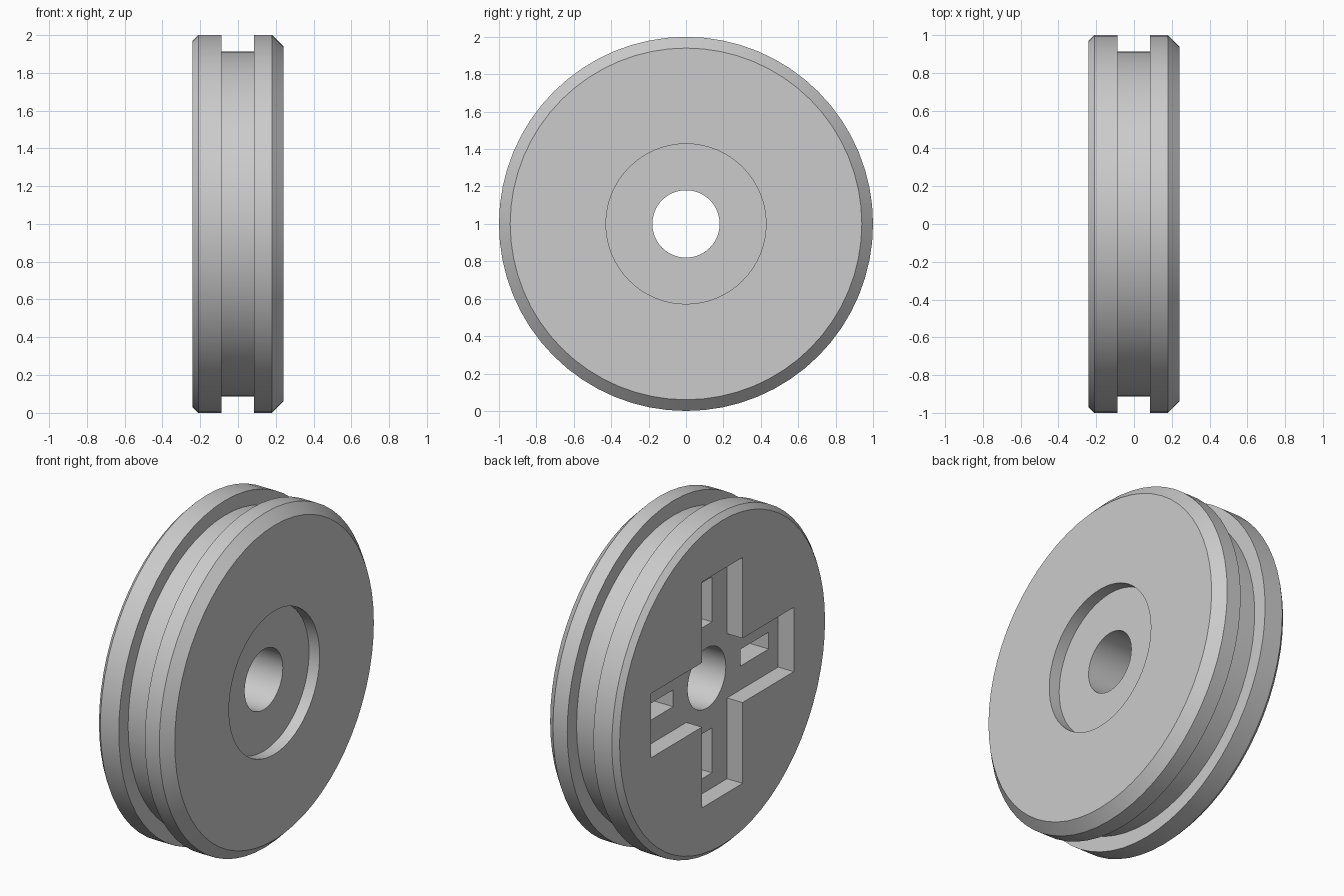
import bpy, bmesh
from math import sin, cos, pi, radians

if "Cube" in bpy.data.objects:
    bpy.data.objects.remove(bpy.data.objects["Cube"])

CZ = 1.0      # axle height
SEG = 64


def finish(bm, name):
    bmesh.ops.recalc_face_normals(bm, faces=bm.faces)
    me = bpy.data.meshes.new(name)
    bm.to_mesh(me)
    bm.free()
    ob = bpy.data.objects.new(name, me)
    bpy.context.collection.objects.link(ob)
    return ob


def lathe_x(name, profile):
    """Revolve a closed (x, radius) profile around the axle."""
    bm = bmesh.new()
    rings = []
    for i in range(SEG):
        a = 2 * pi * i / SEG
        rings.append([bm.verts.new((x, r * cos(a), CZ + r * sin(a))) for x, r in profile])
    n = len(profile)
    for i in range(SEG):
        p, q = rings[i], rings[(i + 1) % SEG]
        for j in range(n):
            k = (j + 1) % n
            bm.faces.new((p[j], p[k], q[k], q[j]))
    return finish(bm, name)


def prisms_x(name, outlines, x0, x1):
    """Extrude (y, z) outlines along x."""
    bm = bmesh.new()
    for pts in outlines:
        f = bm.faces.new([bm.verts.new((x0, y, CZ + z)) for y, z in pts])
        ext = bmesh.ops.extrude_face_region(bm, geom=[f])
        vs = [v for v in ext["geom"] if isinstance(v, bmesh.types.BMVert)]
        bmesh.ops.translate(bm, verts=vs, vec=(x1 - x0, 0, 0))
    return finish(bm, name)


def quarter_turns(pts):
    out = []
    for _ in range(4):
        out.append(list(pts))
        pts = [(-z, y) for y, z in pts]
    return out


def cut(target, cutter):
    cutter.hide_render = True
    mod = target.modifiers.new(cutter.name, 'BOOLEAN')
    mod.operation = 'DIFFERENCE'
    mod.solver = 'EXACT'
    mod.object = cutter
    bpy.ops.object.select_all(action='DESELECT')
    bpy.context.view_layer.objects.active = target
    target.select_set(True)
    bpy.ops.object.modifier_apply(modifier=mod.name)
    bpy.data.objects.remove(cutter)


# Wheel disc: bevelled rims, belt groove, axle hole and round recess
wheel = lathe_x("pulley_wheel", [
    (-0.24, 0.18), (-0.24, 0.97), (-0.21, 1.0), (-0.088, 1.0),
    (-0.088, 0.912), (0.085, 0.912), (0.085, 1.0), (0.18, 1.0),
    (0.24, 0.94), (0.24, 0.428), (0.17, 0.428), (0.17, 0.18)])

# Cross-shaped pocket in the left face
W, L = 0.192, 0.675
cross = [p for arm in quarter_turns([(L, -W), (L, W), (W, W)]) for p in arm]
cut(wheel, prisms_x("cross_cutter", [cross], -0.34, -0.137))

# Four blind slots in the pocket floor
slot = [(0.317, -0.05), (0.585, -0.05), (0.585, 0.05), (0.317, 0.05)]
cut(wheel, prisms_x("slot_cutter", quarter_turns(slot), -0.2, 0.06))

bpy.ops.object.shade_smooth_by_angle(angle=radians(30))
